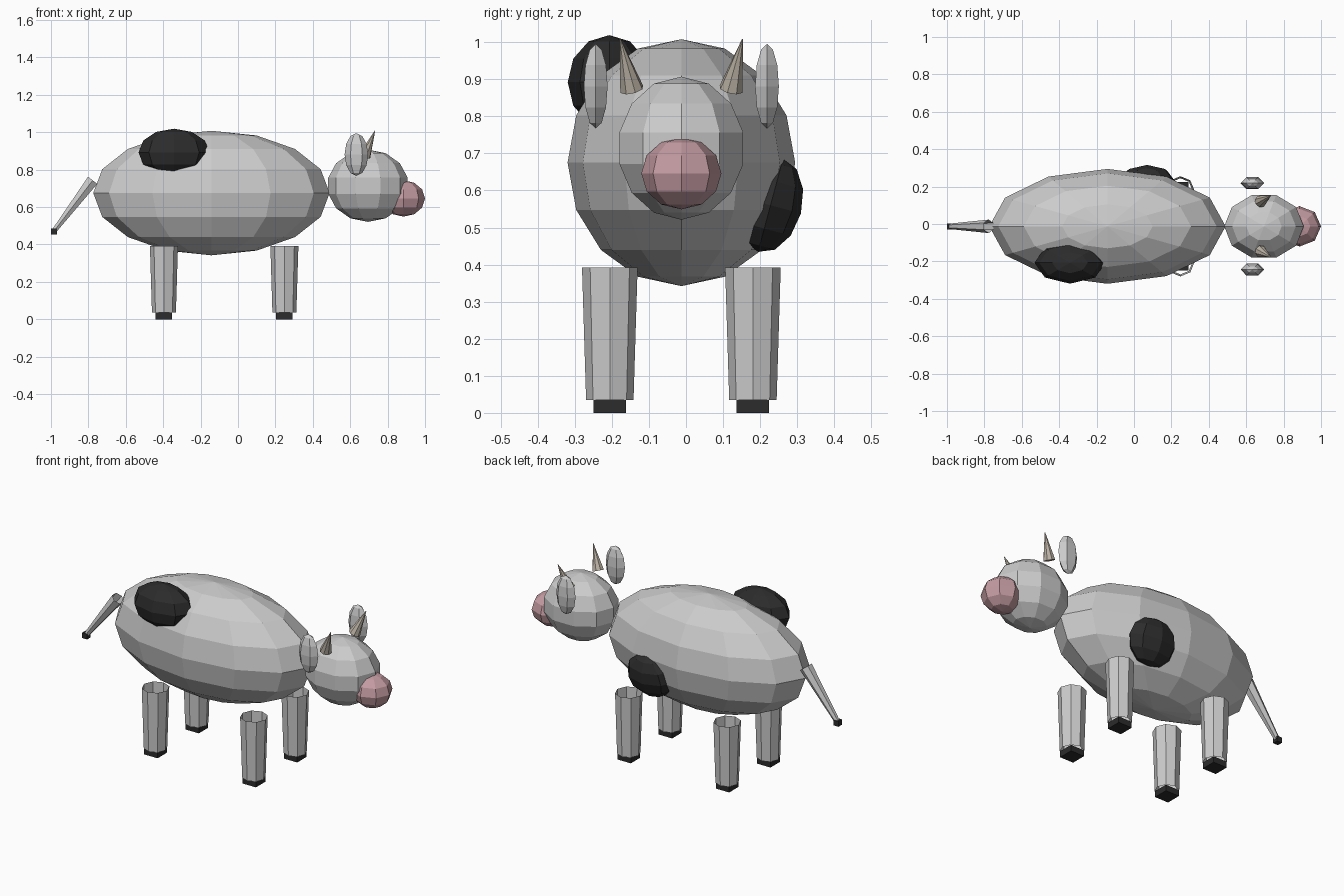
import bpy, bmesh, math
from mathutils import Vector, Matrix

if "Cube" in bpy.data.objects:
    bpy.data.objects.remove(bpy.data.objects["Cube"])

YC = -0.0125  # symmetry plane of the animal


def colour(name, rgb):
    m = bpy.data.materials.new(name)
    m.diffuse_color = (*rgb, 1)
    m.use_nodes = True
    m.node_tree.nodes["Principled BSDF"].inputs["Base Color"].default_value = m.diffuse_color
    return m


dark = colour("dark", (0.025, 0.025, 0.025))
pink = colour("pink", (0.55, 0.33, 0.36))
tan = colour("tan", (0.5, 0.45, 0.38))


def finish(bm, name, mat):
    me = bpy.data.meshes.new(name)
    bm.to_mesh(me)
    bm.free()
    ob = bpy.data.objects.new(name, me)
    bpy.context.collection.objects.link(ob)
    if mat:
        me.materials.append(mat)
    return ob


def ball(name, centre, radii, segs, rings, mat=None, tilt=0.0):
    bm = bmesh.new()
    bmesh.ops.create_uvsphere(bm, u_segments=segs, v_segments=rings, radius=1)
    # turn so that one meridian lies on +x
    v = next(v for v in bm.verts if v.co.xy.length > 0.05)
    spin = Matrix.Rotation(-math.atan2(v.co.y, v.co.x), 4, 'Z')
    bm.transform(Matrix.Translation(centre) @ Matrix.Rotation(tilt, 4, 'X')
                 @ Matrix.Diagonal((*radii, 1)) @ spin)
    return finish(bm, name, mat)


def cone(name, a, b, ra, rb, segs, mat=None, caps=False):
    a, b = Vector(a), Vector(b)
    bm = bmesh.new()
    bmesh.ops.create_cone(bm, cap_ends=caps, segments=segs, radius1=ra,
                          radius2=rb, depth=(b - a).length)
    rot = (b - a).to_track_quat('Z', 'X').to_matrix().to_4x4()
    bm.transform(Matrix.Translation((a + b) / 2) @ rot)
    return finish(bm, name, mat)


def box(name, centre, size, mat=None):
    bm = bmesh.new()
    bmesh.ops.create_cube(bm, size=1)
    bm.transform(Matrix.Translation(centre) @ Matrix.Diagonal((*size, 1)))
    return finish(bm, name, mat)


# body, head and snout
ball("body", (-0.142, YC, 0.675), (0.632, 0.307, 0.333), 12, 8)
ball("head", (0.695, YC, 0.714), (0.218, 0.18, 0.193), 10, 7)
ball("snout", (0.885, YC, 0.646), (0.115, 0.108, 0.097), 8, 6, pink)

# ears, horns, legs and hooves on both sides
for s, side in ((-1, "right"), (1, "left")):
    ball(f"{side}_ear", (0.633, YC + s * 0.231, 0.881),
         (0.063, 0.037, 0.114), 6, 6)
    cone(f"{side}_horn", (0.677, YC + s * 0.134, 0.873),
         (0.732, YC + s * 0.165, 1.008), 0.033, 0.0015, 8, tan, True)
    for x, end in ((-0.396, "back"), (0.248, "front")):
        y = YC + s * 0.193
        cone(f"{end}_{side}_leg", (x, y, 0.035), (x, y, 0.392), 0.064, 0.075, 8)
        box(f"{end}_{side}_hoof", (x, y, 0.0175), (0.088, 0.088, 0.035), dark)

# tail with tuft
cone("tail", (-0.777, YC, 0.743), (-0.982, YC, 0.474), 0.036, 0.015, 6)
box("tail_tuft", (-0.984, YC, 0.47), (0.032, 0.032, 0.032), dark)

# coat patches
ball("rump_patch", (-0.342, -0.207, 0.892), (0.19, 0.112, 0.127), 8, 6, dark)
ball("flank_patch", (0.07, 0.228, 0.56), (0.15, 0.085, 0.13), 8, 6, dark,
     math.radians(-15))
